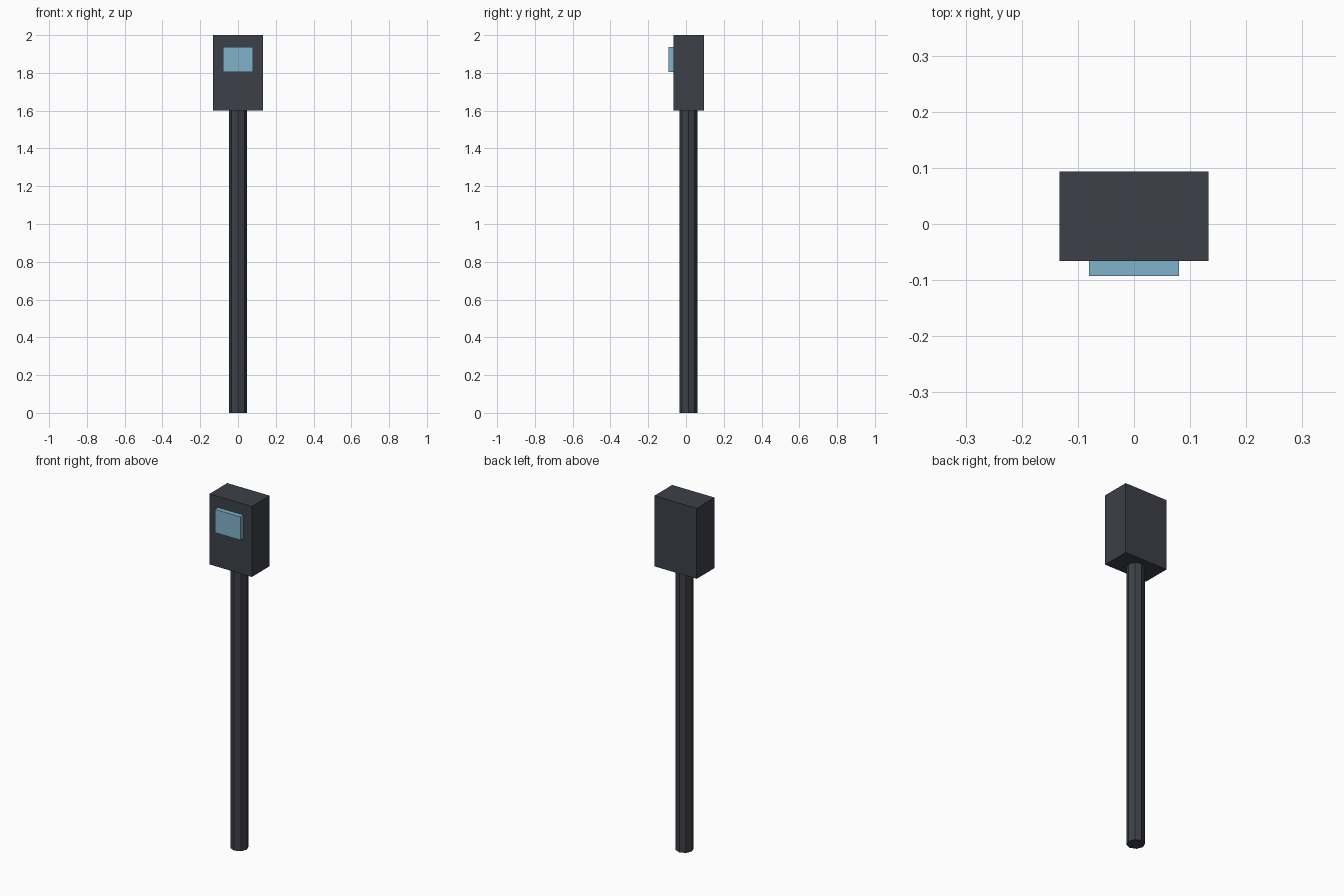
import bpy

cube = bpy.data.objects.get("Cube")
if cube:
    bpy.data.objects.remove(cube, do_unlink=True)


def material(name, rgb):
    mat = bpy.data.materials.new(name)
    mat.use_nodes = True
    mat.diffuse_color = (*rgb, 1)
    mat.node_tree.nodes["Principled BSDF"].inputs["Base Color"].default_value = (*rgb, 1)
    return mat


def finish(name, mat):
    obj = bpy.context.object
    obj.name = obj.data.name = name
    obj.data.materials.append(mat)
    return obj


def box(name, low, high, mat):
    centre = [(a + b) / 2 for a, b in zip(low, high)]
    bpy.ops.mesh.primitive_cube_add(size=1, location=centre)
    bpy.context.object.scale = [b - a for a, b in zip(low, high)]
    bpy.ops.object.transform_apply(location=False, rotation=False, scale=True)
    return finish(name, mat)


charcoal = material("charcoal metal", (0.045, 0.051, 0.063))
glass = material("pale blue screen", (0.22, 0.45, 0.60))

# Octagonal post
bpy.ops.mesh.primitive_cylinder_add(vertices=8, radius=0.047, depth=1.6,
                                    location=(0, 0.013, 0.8))
finish("post", charcoal)

# Housing and the raised screen on its front
box("housing", (-0.133, -0.066, 1.6), (0.133, 0.094, 2.0), charcoal)
box("screen", (-0.08, -0.093, 1.805), (0.08, -0.06, 1.937), glass)
